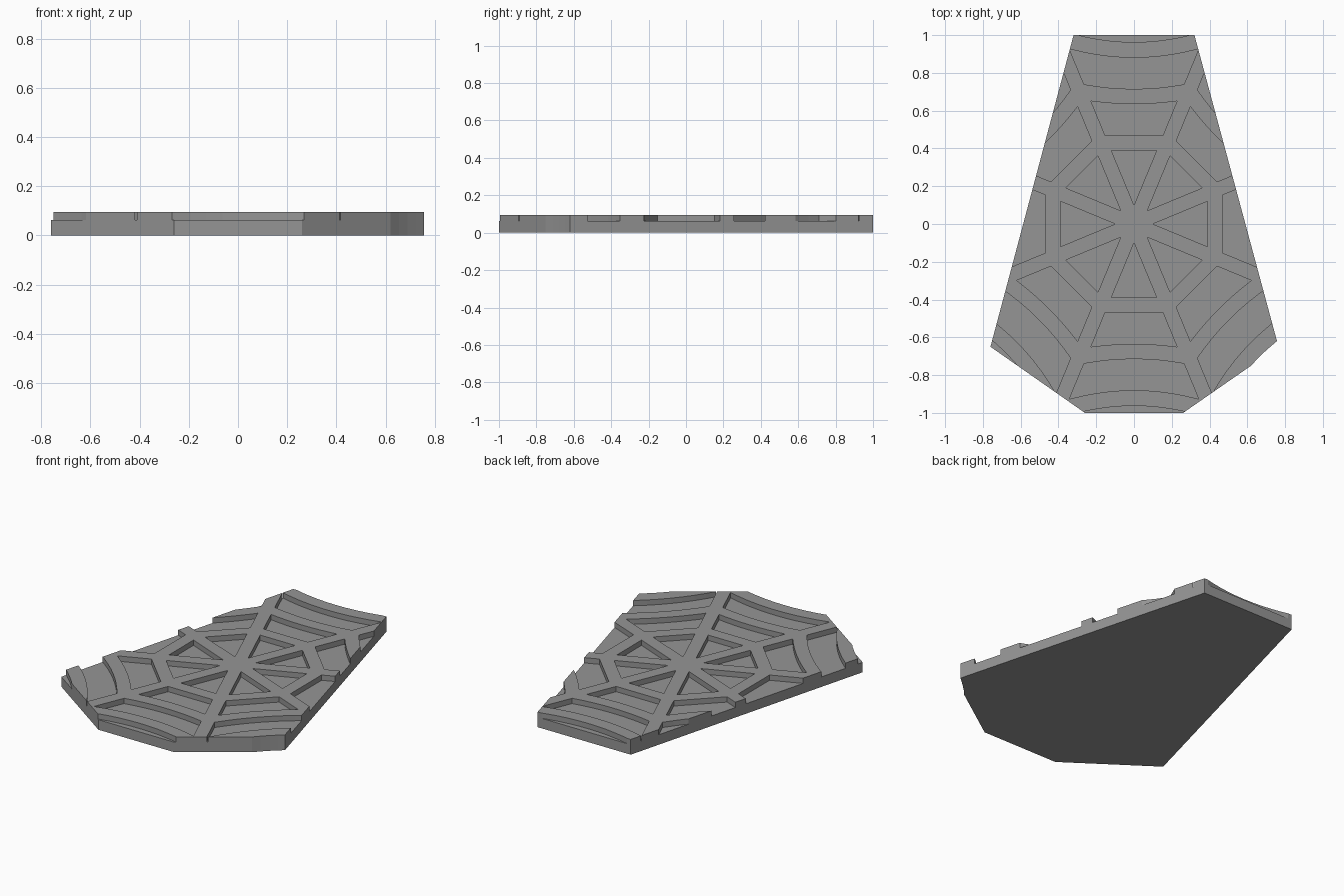
import bpy
import bmesh
import math

if "Cube" in bpy.data.objects:
    bpy.data.objects.remove(bpy.data.objects["Cube"])

FLOOR, TOP = 0.062, 0.095      # pocket floor and web height
GAP = 0.10                     # apex distance of the sectors between spokes
SLOPE = math.tan(math.radians(22.5))

grey = bpy.data.materials.new("stone grey")
grey.diffuse_color = (0.30, 0.30, 0.30, 1)
grey.use_nodes = True
grey.node_tree.nodes["Principled BSDF"].inputs["Base Color"].default_value = grey.diffuse_color


def prism(bm, pts, z0, z1):
    """Extrude a counter-clockwise outline from z0 to z1."""
    face = bm.faces.new([bm.verts.new((x, y, z0)) for x, y in pts])
    top = bmesh.ops.extrude_face_region(bm, geom=[face])["geom"]
    for v in top:
        if isinstance(v, bmesh.types.BMVert):
            v.co.z = z1


def make_object(name, bm):
    bmesh.ops.recalc_face_normals(bm, faces=bm.faces[:])
    mesh = bpy.data.meshes.new(name)
    bm.to_mesh(mesh)
    bm.free()
    mesh.materials.append(grey)
    ob = bpy.data.objects.new(name, mesh)
    bpy.context.collection.objects.link(ob)
    return ob


def thread(mid, sag, steps):
    """Sagging web thread between two spokes, as (radial, sideways) points."""
    half = (mid - GAP) * SLOPE
    for _ in range(20):
        half = (mid + sag * half * half - GAP) * SLOPE
    ts = [half * (2 * i / steps - 1) for i in range(steps + 1)]
    return [(mid + sag * t * t, t) for t in ts]


def turned(pts, angle):
    c, s = math.cos(angle), math.sin(angle)
    return [(r * c - t * s, r * s + t * c) for r, t in pts]


# Tile with tapered sides and a clipped, slightly hollow front right corner
outline = [(-0.32, 1), (-0.76, -0.65), (-0.26, -1), (0.26, -1), (0.62, -0.75),
           (0.655, -0.712), (0.69, -0.678), (0.725, -0.647), (0.757, -0.62), (0.32, 1)]
bm = bmesh.new()
prism(bm, outline, 0, TOP)
tile = make_object("web_tile", bm)

# Pockets between the spokes and threads, repeated in eight sectors
inner = thread(0.39, 0, 1)
ring = [(thread(0.468, 0, 1), thread(0.635, 0.3, 8)),
        (thread(0.715, 0.35, 8), thread(0.88, 0.4, 10))]
rim = thread(0.963, 0.42, 12)
bm = bmesh.new()
for k in range(8):
    a = k * math.pi / 4
    pockets = [[(GAP, 0)] + inner]
    pockets += [list(reversed(near)) + far for near, far in ring]
    if k in (2, 5, 6):         # low lip outside the last thread
        pockets.append(list(reversed(rim)) + [(1.2, rim[0][1]), (1.2, rim[-1][1])])
    for pts in pockets:
        prism(bm, turned(pts, a), FLOOR, TOP + 0.1)
cutter = make_object("pocket_cutter", bm)
cutter.hide_render = True

# Carve the pockets, then drop the cutter
cut = tile.modifiers.new("pockets", "BOOLEAN")
cut.operation = "DIFFERENCE"
cut.solver = "EXACT"
cut.object = cutter
bpy.context.view_layer.objects.active = tile
tile.select_set(True)
bpy.ops.object.modifier_apply(modifier=cut.name)
bpy.data.objects.remove(cutter)
